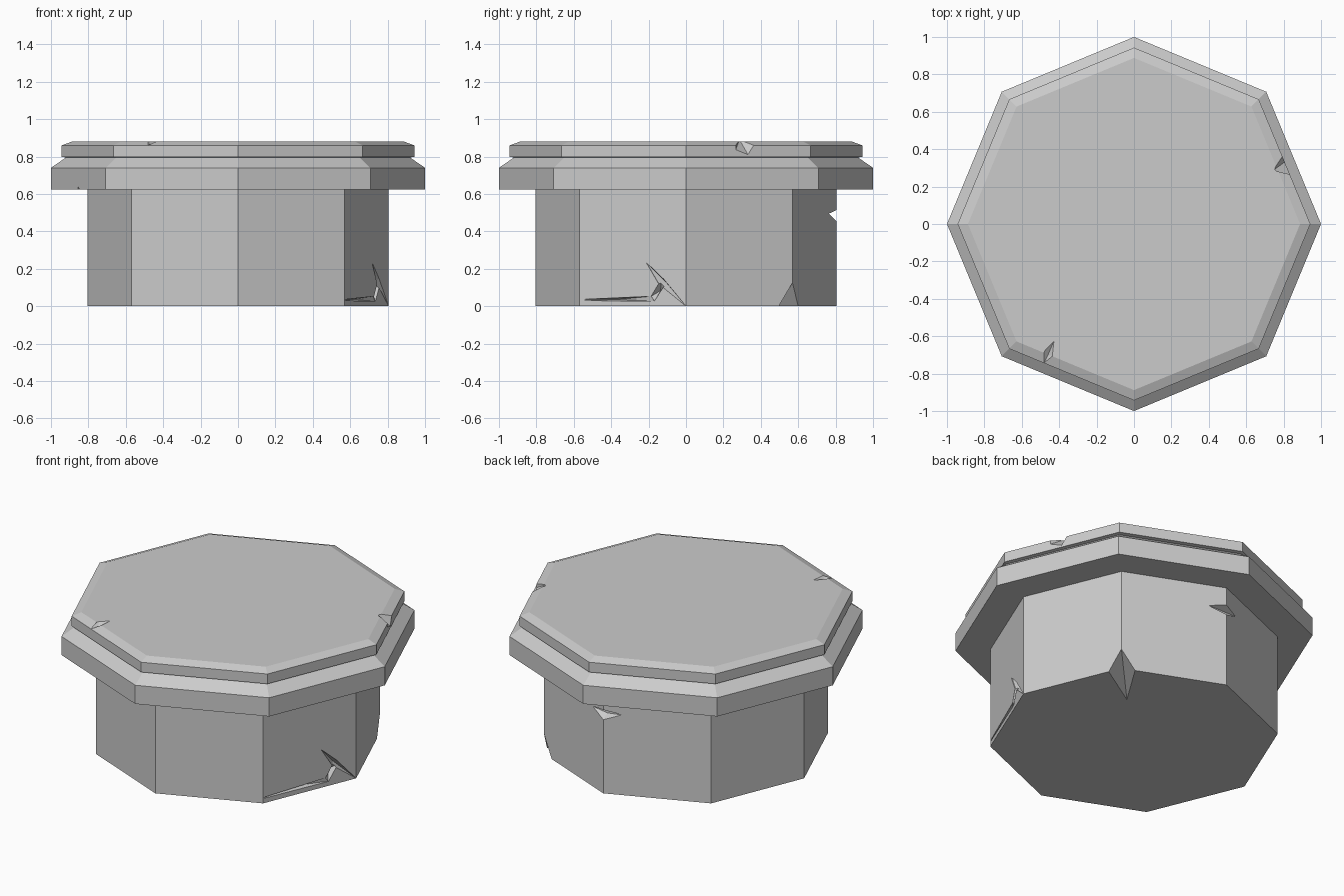
import bpy, bmesh, math
from mathutils import Vector

if "Cube" in bpy.data.objects:
    bpy.data.objects.remove(bpy.data.objects["Cube"])

SIDES = 8


def make_object(name, bm):
    bmesh.ops.recalc_face_normals(bm, faces=bm.faces)
    mesh = bpy.data.meshes.new(name)
    bm.to_mesh(mesh)
    bm.free()
    obj = bpy.data.objects.new(name, mesh)
    bpy.context.collection.objects.link(obj)
    return obj


def octagonal_solid(name, profile):
    """Stack octagon rings (radius, z) into one closed solid."""
    bm = bmesh.new()
    rings = []
    for r, z in profile:
        rings.append([bm.verts.new((r * math.cos(math.tau * i / SIDES),
                                    r * math.sin(math.tau * i / SIDES), z))
                      for i in range(SIDES)])
    for a, b in zip(rings, rings[1:]):
        for i in range(SIDES):
            j = (i + 1) % SIDES
            bm.faces.new((a[i], a[j], b[j], b[i]))
    bm.faces.new(rings[0])
    bm.faces.new(rings[-1])
    return make_object(name, bm)


def on_face(angle, radius, u, d, z):
    """Point on an octagon side: u along it, d outward from it."""
    a = math.radians(angle)
    r = radius * math.cos(math.pi / SIDES) + d
    return (r * math.cos(a) - u * math.sin(a), r * math.sin(a) + u * math.cos(a), z)


def cut(target, points):
    """Knock a convex chip out of the target."""
    bm = bmesh.new()
    for p in points:
        bm.verts.new(p)
    res = bmesh.ops.convex_hull(bm, input=bm.verts)
    loose = [v for v in bm.verts if not v.link_faces]
    bmesh.ops.delete(bm, geom=loose, context='VERTS')
    cutter = make_object("chip_cutter", bm)
    cutter.hide_render = True
    mod = target.modifiers.new("chip", 'BOOLEAN')
    mod.operation = 'DIFFERENCE'
    mod.solver = 'EXACT'
    mod.object = cutter
    graph = bpy.context.evaluated_depsgraph_get()
    result = bpy.data.meshes.new_from_object(target.evaluated_get(graph))
    target.modifiers.clear()
    target.data = result
    bpy.data.objects.remove(cutter)


# Octagonal column with overhanging moulded cap
pedestal = octagonal_solid("stone_pedestal", [
    (0.805, 0), (0.805, 0.625), (1.0, 0.625), (1.0, 0.74),
    (0.92, 0.795), (0.943, 0.799), (0.943, 0.86), (0.888, 0.88)])

# Chip in the right rim of the top slab
cut(pedestal, [on_face(22.5, 0.943, *p) for p in (
    (-0.08, 0.01, 0.89), (0.05, 0.01, 0.875), (0, 0.01, 0.80),
    (-0.08, 0.01, 0.83), (-0.02, -0.075, 0.89))])

# Chip in the front left rim of the top slab
cut(pedestal, [(-0.485, -0.75, 0.86), (-0.425, -0.62, 0.882), (-0.425, -0.71, 0.89),
               (-0.48, -0.67, 0.885), (-0.48, -0.75, 0.90), (-0.46, -0.70, 0.86)])

# Nick in the cap's lower edge
cut(pedestal, [on_face(202.5, 1.0, *p) for p in (
    (-0.02, 0.01, 0.62), (0.02, 0.01, 0.62), (0, 0.01, 0.645), (0, -0.025, 0.62))])

# Notch in the back corner of the column
cut(pedestal, [(0.11, 0.764, 0.495), (-0.11, 0.764, 0.495), (0, 0.84, 0.53),
               (0, 0.84, 0.43), (0, 0.765, 0.48)])

# Broken foot at the back right corner
cut(pedestal, [(0.569, 0.569, 0.125), (0.60, 0.495, -0.001), (0.495, 0.60, -0.001),
               (0.32, 0.32, -0.001), (0.65, 0.65, 0.1), (0.65, 0.65, -0.03)])

# Branching crack on the front right side, as (y, z) outlines seen from the right
crack = [
    [(0, 0.0), (-0.214, 0.235), (-0.12, 0.145), (-0.147, 0.12)],
    [(-0.135, 0.14), (-0.113, 0.115), (-0.187, 0.053), (-0.17, 0.027)],
    [(-0.187, 0.053), (-0.17, 0.027), (-0.565, 0.030), (-0.565, 0.036)],
]
for outline in crack:
    flat = [((y + 0.285) * 1.082, z) for y, z in outline]
    mu = sum(u for u, _ in flat) / 4
    mz = sum(z for _, z in flat) / 4
    pts = [on_face(-22.5, 0.805, u, d, z) for u, z in flat for d in (0.004, -0.004)]
    pts.append(on_face(-22.5, 0.805, mu, -0.04, mz))
    cut(pedestal, pts)
